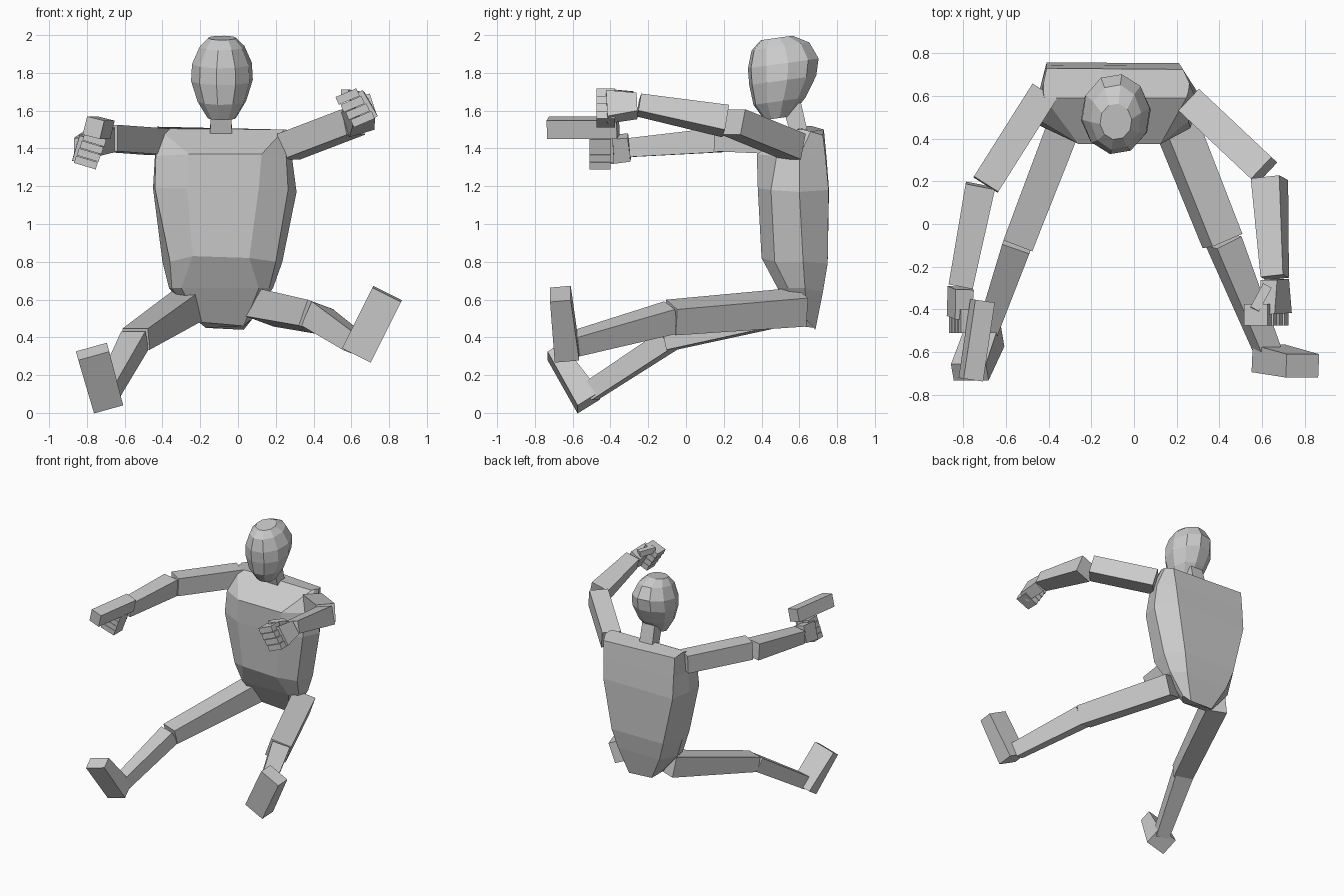
import bpy, bmesh, math
from mathutils import Vector


def loft(name, rings):
    """Skin a list of equal-length point rings and cap both ends."""
    bm = bmesh.new()
    rows = [[bm.verts.new(p) for p in ring] for ring in rings]
    n = len(rows[0])
    for a, b in zip(rows, rows[1:]):
        for i in range(n):
            j = (i + 1) % n
            bm.faces.new((a[i], a[j], b[j], b[i]))
    bm.faces.new(rows[0])
    bm.faces.new(rows[-1])
    bmesh.ops.recalc_face_normals(bm, faces=bm.faces)
    mesh = bpy.data.meshes.new(name)
    bm.to_mesh(mesh)
    bm.free()
    ob = bpy.data.objects.new(name, mesh)
    bpy.context.collection.objects.link(ob)
    return ob


def bar(name, a, b, size_a, size_b=None, up=(0, 0, 1)):
    """Tapered box from a to b; sizes are (width, height)."""
    a, b = Vector(a), Vector(b)
    d = (b - a).normalized()
    side = d.cross(Vector(up)).normalized()
    top = side.cross(d)
    rings = []
    for c, (w, h) in ((a, size_a), (b, size_b or size_a)):
        rings.append([c + side * w * s / 2 + top * h * t / 2
                      for s, t in ((-1, -1), (1, -1), (1, 1), (-1, 1))])
    return loft(name, rings)


def fingers(name, first, last, axis, length, depth):
    """Four stacked finger blocks of a closed fist."""
    first, last = Vector(first), Vector(last)
    half = Vector(axis).normalized() * length / 2
    step = (last - first).length / 3
    for i in range(4):
        c = first.lerp(last, i / 3)
        bar(f"{name}_{i + 1}", c - half, c + half, (depth, step * 0.92),
            up=first - last)


# Torso: eight-sided rings, shoulders down to pelvis
# order: front L, front R, side-front R, side R, back R, back L, side L, side-front L
loft("torso", [
    [(-.42, .59, 1.505), (.245, .59, 1.50), (.255, .62, 1.50), (.26, .66, 1.49),
     (.23, .725, 1.47), (-.41, .73, 1.50), (-.425, .66, 1.52), (-.425, .62, 1.515)],
    [(-.26, .375, 1.37), (.125, .375, 1.37), (.255, .48, 1.36), (.285, .6, 1.36),
     (.22, .74, 1.34), (-.41, .745, 1.34), (-.44, .6, 1.36), (-.435, .48, 1.36)],
    [(-.27, .38, 1.19), (.11, .38, 1.19), (.265, .45, 1.18), (.31, .6, 1.17),
     (.21, .755, 1.18), (-.41, .757, 1.18), (-.45, .6, 1.19), (-.44, .46, 1.19)],
    [(-.24, .40, .83), (.06, .40, .82), (.20, .47, .80), (.235, .62, .80),
     (.14, .75, .79), (-.32, .75, .79), (-.40, .62, .80), (-.36, .47, .80)],
    [(-.30, .485, .66), (.11, .485, .66), (.165, .54, .66), (.185, .63, .66),
     (.10, .725, .64), (-.27, .725, .64), (-.365, .63, .66), (-.35, .54, .66)],
    [(-.20, .59, .48), (.03, .60, .46), (.06, .62, .49), (.07, .64, .49),
     (.03, .685, .44), (-.17, .68, .45), (-.22, .64, .49), (-.22, .61, .49)],
])

# Neck and forward-tilted head
bar("neck", (-.09, .60, 1.48), (-.09, .56, 1.63), (.115, .09), (.11, .1), up=(0, 1, 0))
head = []
for z, rx, ry, cy in ((1.56, .075, .07, .485), (1.65, .13, .14, .495),
                      (1.76, .165, .18, .512), (1.85, .16, .19, .515),
                      (1.94, .12, .155, .50), (1.985, .075, .085, .48)):
    ring = []
    for i in range(10):
        t = math.radians(36 * i + 8)
        y = ry * math.sin(t)
        ring.append((-.085 + rx * math.cos(t), cy + y, z + .14 * y))
    head.append(ring)
loft("head", head)

# Arm on the -x side, holding a block-shaped prop
bar("upper_arm_a", (-.42, .62, 1.435), (-.695, .185, 1.455), (.135, .14))
bar("forearm_a", (-.72, .18, 1.445), (-.812, -.29, 1.405), (.14, .13), (.115, .1))
bar("palm_a", (-.812, -.30, 1.405), (-.82, -.44, 1.39), (.09, .13), (.08, .14), up=(.3, 0, 1))
fingers("finger_a", (-.76, -.455, 1.445), (-.805, -.455, 1.325), (1, 0, -.3), .12, .11)
bar("prop_grip", (-.735, -.43, 1.49), (-.775, -.42, 1.33), (.05, .08), up=(0, 1, 0))
bar("prop_body", (-.71, -.36, 1.51), (-.765, -.73, 1.51), (.095, .1), up=(.25, 0, 1))

# Arm on the +x side, closed fist
bar("upper_arm_b", (.27, .57, 1.41), (.61, .25, 1.54), (.14, .14))
bar("forearm_b", (.635, .21, 1.545), (.66, -.25, 1.63), (.14, .14), (.11, .095), up=(-.3, 0, 1))
bar("palm_b", (.66, -.26, 1.625), (.665, -.42, 1.62), (.09, .11), (.08, .16), up=(-.5, 0, .85))
fingers("finger_b", (.58, -.425, 1.675), (.66, -.425, 1.555), (.95, 0, .4), .12, .1)
bar("thumb_b", (.625, -.29, 1.68), (.565, -.40, 1.69), (.045, .045))

# Legs and feet
bar("thigh_a", (-.27, .61, .565), (-.54, -.09, .39), (.16, .16), (.145, .115))
bar("shin_a", (-.545, -.09, .385), (-.69, -.51, .11), (.135, .11), (.10, .10))
bar("foot_a", (-.695, -.515, .055), (-.77, -.695, .325), (.16, .14), (.17, .09), up=(0, 1, 0))
ROLL = (.37, 0, 1)
bar("thigh_b", (.14, .61, .56), (.415, -.08, .505), (.17, .16), (.16, .145), up=ROLL)
bar("shin_b", (.42, -.08, .505), (.625, -.59, .365), (.135, .14), (.10, .11), up=ROLL)
bar("foot_b", (.63, -.63, .31), (.79, -.665, .63), (.17, .13), (.17, .11), up=(0, 1, 0))
